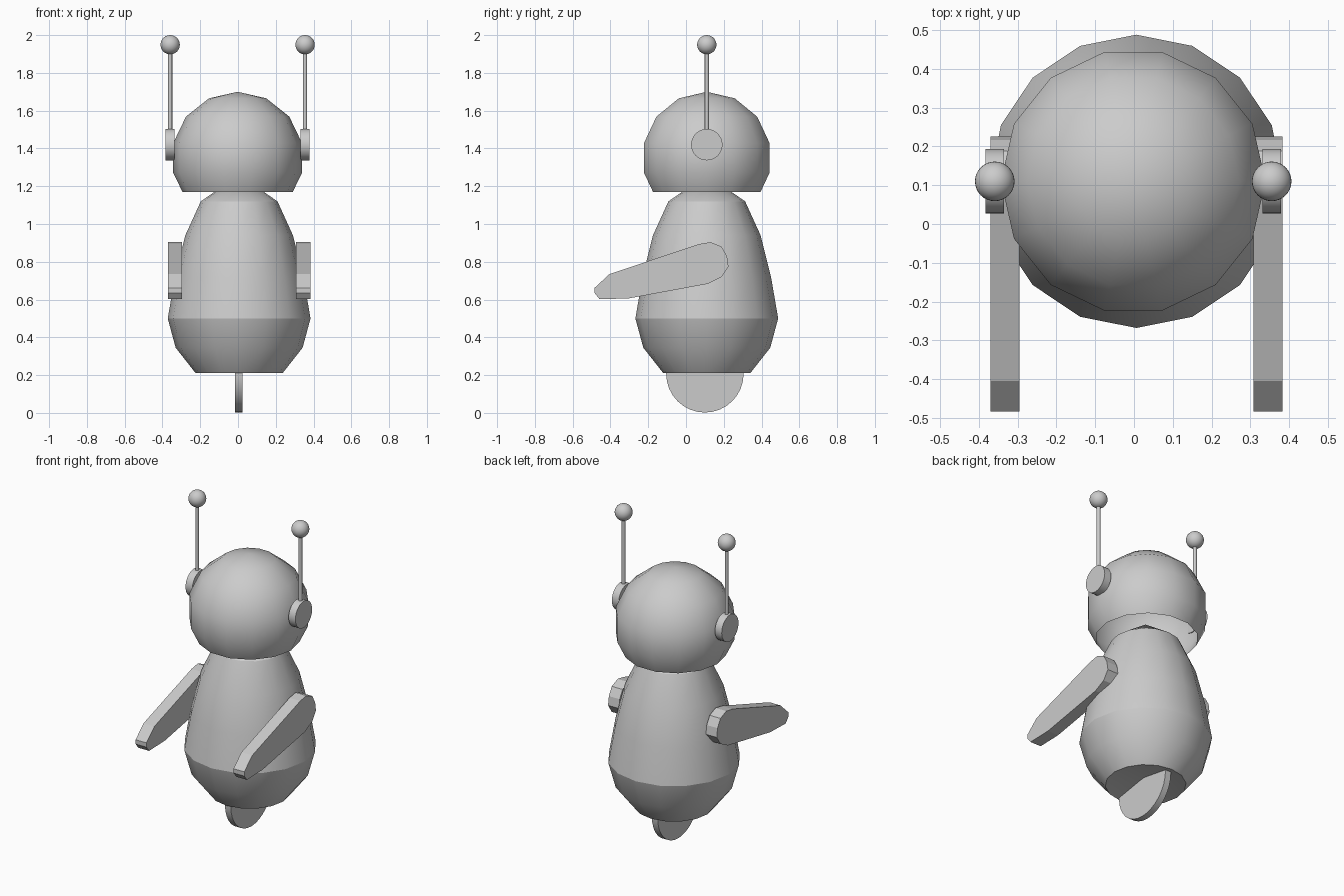
import bpy, bmesh, math
from mathutils import Matrix, Vector

if "Cube" in bpy.data.objects:
    bpy.data.objects.remove(bpy.data.objects["Cube"])

CY = 0.11  # shared y axis of body, head and antennae


def finish(name, bm, angle=30):
    bmesh.ops.recalc_face_normals(bm, faces=bm.faces)
    me = bpy.data.meshes.new(name)
    bm.to_mesh(me)
    bm.free()
    ob = bpy.data.objects.new(name, me)
    bpy.context.collection.objects.link(ob)
    bpy.ops.object.select_all(action='DESELECT')
    ob.select_set(True)
    bpy.context.view_layer.objects.active = ob
    if angle:
        bpy.ops.object.shade_smooth_by_angle(angle=math.radians(angle))
    return ob


def cylinder(name, center, radius, depth, axis, segs):
    bm = bmesh.new()
    rot = Matrix.Rotation(math.pi / 2, 4, 'Y') if axis == 'X' else Matrix()
    bmesh.ops.create_cone(bm, cap_ends=True, segments=segs, radius1=radius, radius2=radius,
                          depth=depth, matrix=Matrix.Translation(center) @ rot)
    return finish(name, bm)


# body: 16-sided lathe with a dimpled base
profile = [(0, 0.25), (0.23, 0.21), (0.336, 0.345), (0.378, 0.5), (0.34, 0.72),
           (0.285, 0.94), (0.203, 1.12), (0, 1.26)]
bm = bmesh.new()
pts = [bm.verts.new((r, 0, z)) for r, z in profile]
edges = [bm.edges.new(p) for p in zip(pts, pts[1:])]
bmesh.ops.spin(bm, geom=pts + edges, cent=(0, 0, 0), axis=(0, 0, 1),
               angle=math.tau, steps=16, use_duplicate=False)
bmesh.ops.remove_doubles(bm, verts=bm.verts, dist=0.001)
bmesh.ops.translate(bm, verts=bm.verts, vec=(0.006, CY, 0))
finish("body", bm, 24)

# head: 14-sided sphere cut open at the neck
bm = bmesh.new()
bmesh.ops.create_uvsphere(bm, u_segments=14, v_segments=7, radius=0.35,
                          matrix=Matrix.Rotation(math.pi / 2, 4, 'Z'))
bmesh.ops.bisect_plane(bm, geom=bm.verts[:] + bm.edges[:] + bm.faces[:],
                       plane_co=(0, 0, -0.18), plane_no=(0, 0, -1), clear_outer=True)
bmesh.ops.translate(bm, verts=bm.verts, vec=(-0.002, CY, 1.35))
finish("head", bm, 60)

# wheel under the body
cylinder("wheel", (0.003, 0.10, 0.207), 0.205, 0.04, 'X', 32)

# arms: extruded side outline
outline = [(0.07, 0.894), (0.13, 0.904), (0.188, 0.88), (0.217, 0.83), (0.225, 0.775),
           (0.188, 0.72), (0.114, 0.683), (-0.304, 0.606), (-0.458, 0.602),
           (-0.484, 0.635), (-0.484, 0.662), (-0.405, 0.735)]
for side, label in ((-1, "left"), (1, "right")):
    bm = bmesh.new()
    x = 0.006 + side * 0.339
    face = bm.faces.new([bm.verts.new((x - 0.0375, y, z)) for y, z in outline])
    ext = bmesh.ops.extrude_face_region(bm, geom=[face], use_keep_orig=True)
    bmesh.ops.translate(bm, vec=(0.075, 0, 0),
                        verts=[v for v in ext["geom"] if isinstance(v, bmesh.types.BMVert)])
    finish(label + "_arm", bm, 0)

    # ear disc, antenna rod and ball tip
    x = -0.002 + side * 0.357
    cylinder(label + "_ear", (x, CY, 1.42), 0.083, 0.047, 'X', 32)
    cylinder(label + "_antenna", (x, CY, 1.7), 0.011, 0.5, 'Z', 16)
    bm = bmesh.new()
    bmesh.ops.create_uvsphere(bm, u_segments=32, v_segments=16, radius=0.051,
                              matrix=Matrix.Translation((x, CY, 1.949)))
    finish(label + "_antenna_ball", bm, 60)
